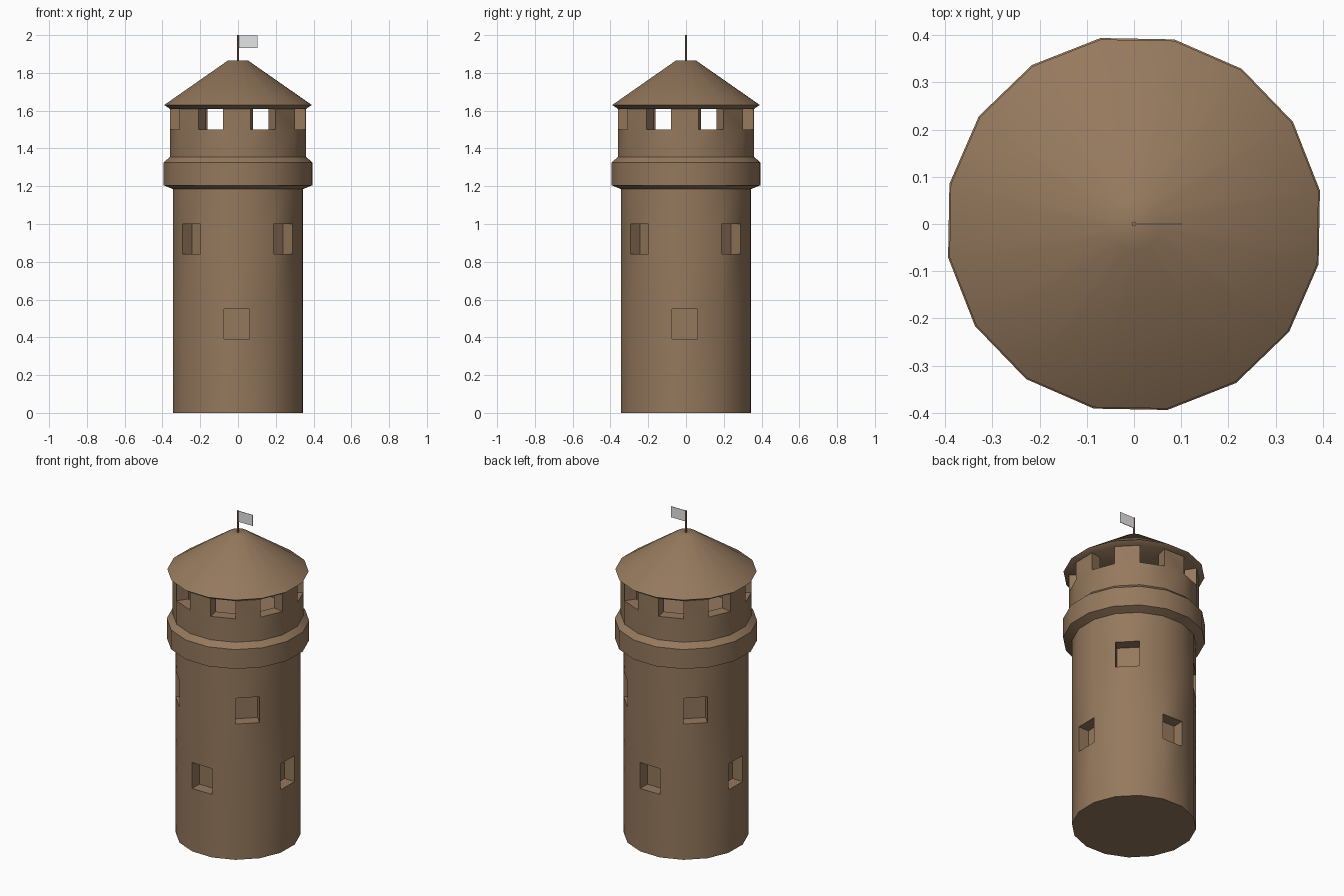
import bpy, bmesh, math
from mathutils import Vector

if "Cube" in bpy.data.objects:
    bpy.data.objects.remove(bpy.data.objects["Cube"])

SIDES = 16
STEP = 2 * math.pi / SIDES
START = math.radians(-12.3)      # sides sit slightly rotated from the axes


def material(name, rgb):
    m = bpy.data.materials.new(name)
    m.diffuse_color = (*rgb, 1)
    m.use_nodes = True
    m.node_tree.nodes["Principled BSDF"].inputs["Base Color"].default_value = m.diffuse_color
    return m


stone = material("brown stone", (0.30, 0.19, 0.11))
cloth = material("pale grey cloth", (0.78, 0.78, 0.78))


def lathe(bm, profile, sides=SIDES):
    """Revolve (radius, z) points; both ends are capped. Returns faces[row][side]."""
    rings = [[bm.verts.new((r * math.cos(START + i * STEP * SIDES / sides),
                            r * math.sin(START + i * STEP * SIDES / sides), z))
              for i in range(sides)] for r, z in profile]
    rows = [[bm.faces.new((a[i], a[(i + 1) % sides], b[(i + 1) % sides], b[i]))
             for i in range(sides)] for a, b in zip(rings, rings[1:])]
    bm.faces.new(rings[0])
    bm.faces.new(rings[-1])
    bmesh.ops.recalc_face_normals(bm, faces=bm.faces)
    return rows


def push(bm, faces, offset):
    """Extrude each face on its own by offset(face); returns the moved faces."""
    new = bmesh.ops.extrude_discrete_faces(bm, faces=faces)["faces"]
    for f in new:
        f.normal_update()
        bmesh.ops.translate(bm, verts=f.verts, vec=offset(f))
    return new


def finish(bm, name, mat, smooth=True):
    me = bpy.data.meshes.new(name)
    bm.normal_update()
    bm.to_mesh(me)
    bm.free()
    me.materials.append(mat)
    if smooth:
        me.polygons.foreach_set("use_smooth", [True] * len(me.polygons))
        me.set_sharp_from_angle(angle=math.radians(40))
    ob = bpy.data.objects.new(name, me)
    bpy.context.collection.objects.link(ob)
    return ob


# Tower: shaft, collar, parapet and the hollow lookout inside it
bm = bmesh.new()
rows = lathe(bm, [(0.35, 0), (0.35, 0.39), (0.35, 0.55), (0.35, 0.84), (0.35, 1.0),
                  (0.35, 1.185), (0.40, 1.205), (0.40, 1.325), (0.367, 1.355),
                  (0.367, 1.5), (0.297, 1.5), (0.297, 1.36)])
# Recessed windows: low ones on the axes, high ones on the diagonals
windows = rows[1][0::4] + rows[3][2::4]
merlons = rows[9][0::2]
push(bm, windows, lambda f: f.normal * -0.07)
# Merlons on every other side carry the roof
tops = push(bm, merlons, lambda f: Vector((0, 0, 0.11)))
bmesh.ops.delete(bm, geom=tops, context='FACES_ONLY')
finish(bm, "tower", stone)

# Roof with small bevelled eaves and a blunt tip
bm = bmesh.new()
lathe(bm, [(0.367, 1.61), (0.397, 1.63), (0.055, 1.865)])
finish(bm, "roof", stone)

# Flag pole
bm = bmesh.new()
lathe(bm, [(0.005, 1.86), (0.005, 2.0)], 8)
finish(bm, "flag_pole", stone)

# Flag
bm = bmesh.new()
bmesh.ops.create_cube(bm, size=1)
bmesh.ops.scale(bm, vec=(0.098, 0.003, 0.067), verts=bm.verts)
bmesh.ops.translate(bm, vec=(0.053, 0, 1.9655), verts=bm.verts)
finish(bm, "flag", cloth, smooth=False)
